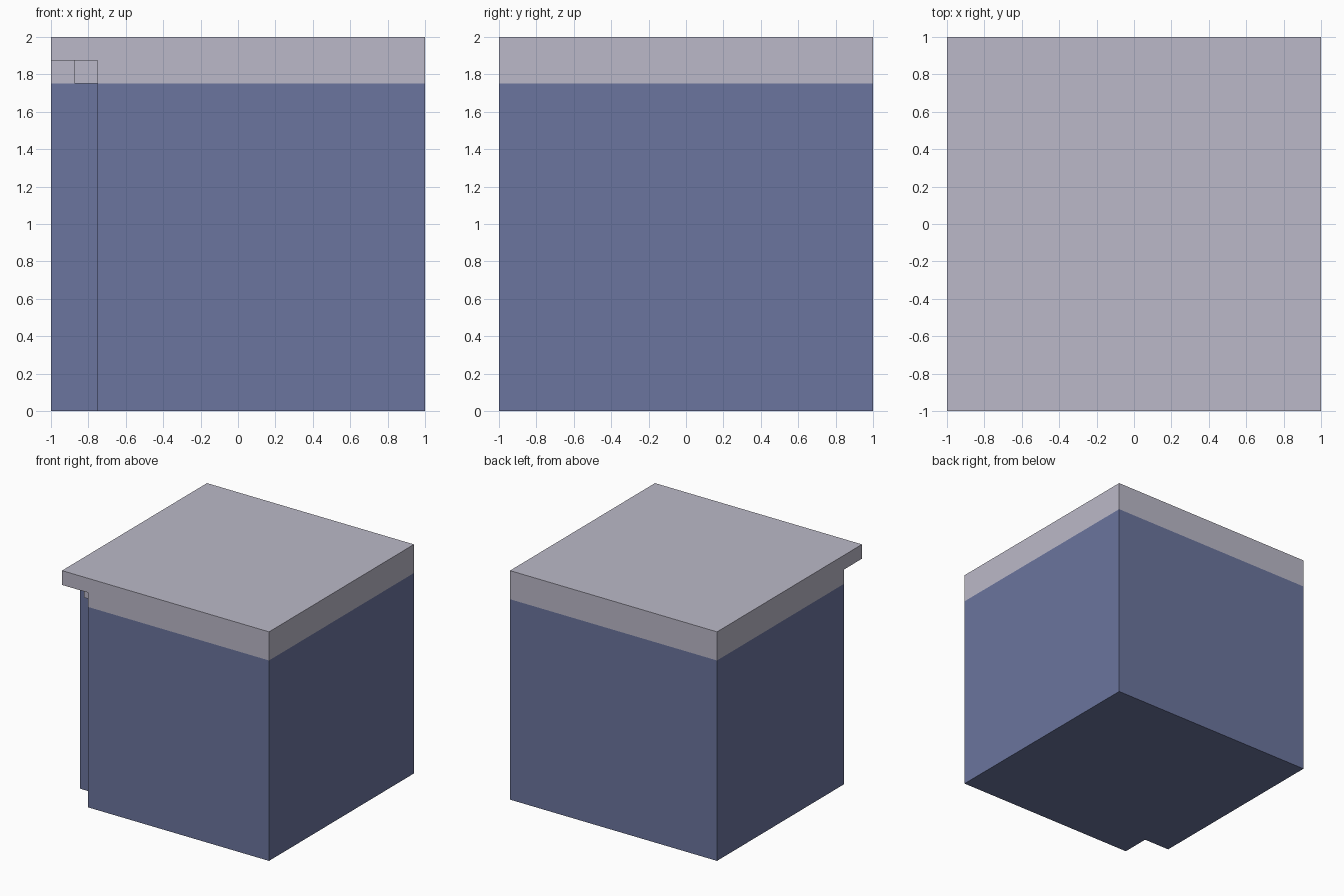
import bpy, bmesh

if "Cube" in bpy.data.objects:
    bpy.data.objects.remove(bpy.data.objects["Cube"])

SEAM = 1.75   # height where the cabinet colour changes to the worktop colour


def material(name, rgb):
    m = bpy.data.materials.new(name)
    m.diffuse_color = (*rgb, 1)
    m.use_nodes = True
    m.node_tree.nodes["Principled BSDF"].inputs["Base Color"].default_value = m.diffuse_color
    return m


def box(name, lo, hi):
    bm = bmesh.new()
    bmesh.ops.create_cube(bm, size=1)
    for v in bm.verts:
        v.co = [lo[i] + (v.co[i] + 0.5) * (hi[i] - lo[i]) for i in range(3)]
    me = bpy.data.meshes.new(name)
    bm.to_mesh(me)
    bm.free()
    ob = bpy.data.objects.new(name, me)
    bpy.context.collection.objects.link(ob)
    return ob


def combine(target, tool, operation):
    mod = target.modifiers.new(operation, 'BOOLEAN')
    mod.operation, mod.solver, mod.object = operation, 'EXACT', tool
    bpy.context.view_layer.objects.active = target
    bpy.ops.object.modifier_apply(modifier=mod.name)
    bpy.data.objects.remove(tool)


# Counter block with the front left corner cut away under the worktop
counter = box("counter_block", (-1, -1, 0), (1, 1, 2))
combine(counter, box("corner_cutter", (-1.5, -1.5, -0.5), (-0.75, -0.75, 1.875)), 'DIFFERENCE')

# Small trim block tucked into the inner corner, sunk into the body
combine(counter, box("corner_trim", (-0.875, -0.875, SEAM), (-0.7, -0.7, 1.92)), 'UNION')

# Two colours, split at the seam height
counter.data.materials.clear()
counter.data.materials.append(material("slate_blue", (0.147, 0.178, 0.342)))
counter.data.materials.append(material("pale_grey", (0.497, 0.485, 0.578)))
bm = bmesh.new()
bm.from_mesh(counter.data)
bmesh.ops.bisect_plane(bm, geom=bm.verts[:] + bm.edges[:] + bm.faces[:],
                       plane_co=(0, 0, SEAM), plane_no=(0, 0, 1))
for f in bm.faces:
    f.material_index = int(f.calc_center_median().z > SEAM - 0.001)
    f.smooth = False
bm.to_mesh(counter.data)
bm.free()
